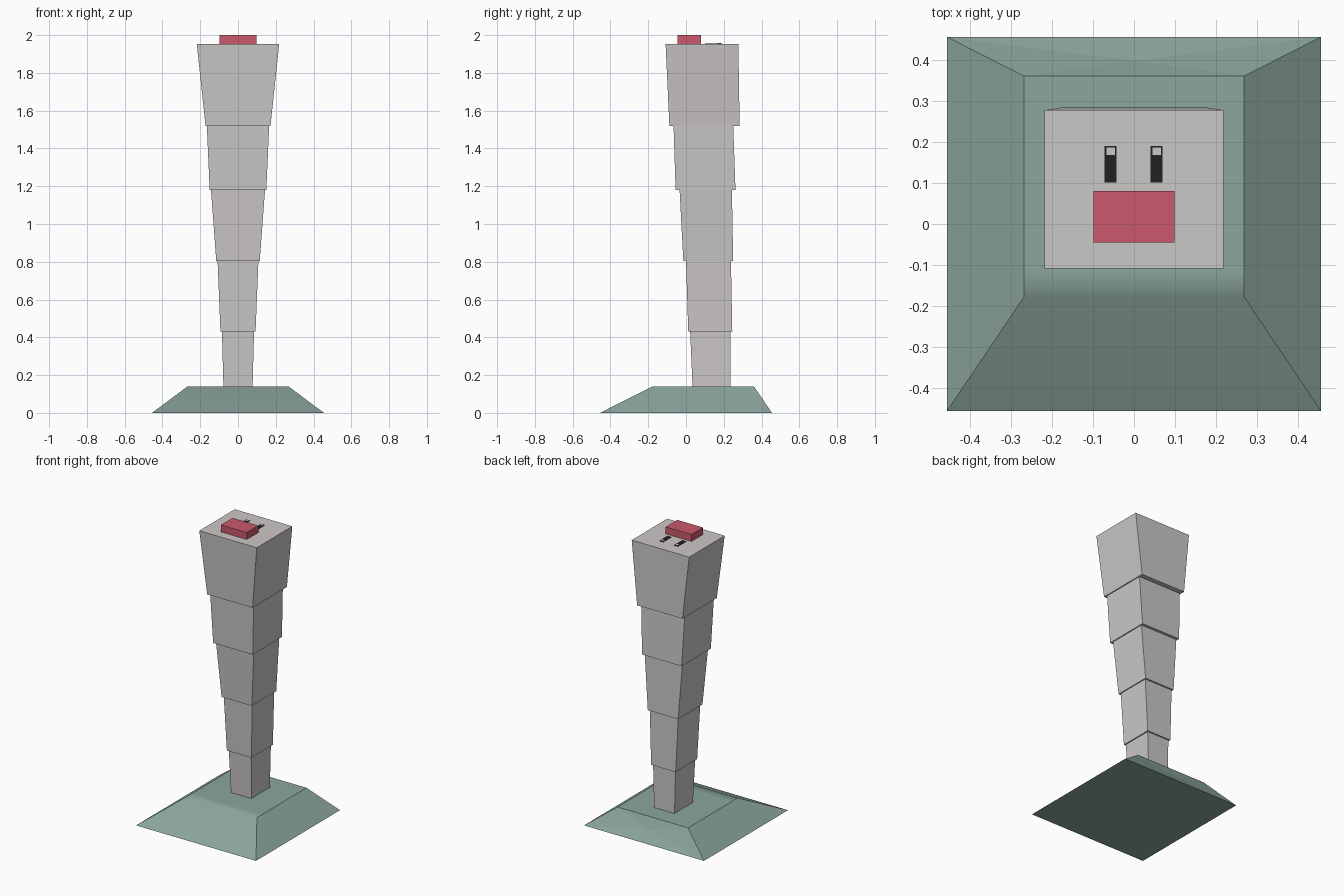
import bpy, bmesh

cube = bpy.data.objects.get("Cube")
if cube:
    bpy.data.objects.remove(cube, do_unlink=True)


def material(name, rgb):
    m = bpy.data.materials.new(name)
    m.use_nodes = True
    m.diffuse_color = (*rgb, 1)
    bsdf = m.node_tree.nodes["Principled BSDF"]
    bsdf.inputs["Base Color"].default_value = (*rgb, 1)
    bsdf.inputs["Roughness"].default_value = 0.8
    return m


GREY = material("warm_grey", (0.6, 0.58, 0.57))
GREEN = material("sage_green", (0.26, 0.38, 0.335))
RED = material("rose_red", (0.6, 0.1, 0.15))
BLACK = material("eye_black", (0.015, 0.015, 0.015))


def finish(name, bm, mat):
    bmesh.ops.recalc_face_normals(bm, faces=bm.faces)
    mesh = bpy.data.meshes.new(name)
    bm.to_mesh(mesh)
    bm.free()
    mesh.materials.append(mat)
    obj = bpy.data.objects.new(name, mesh)
    bpy.context.collection.objects.link(obj)
    return obj


def ring(bm, x0, x1, y0, y1, z):
    return [bm.verts.new((x, y, z)) for x, y in ((x0, y0), (x1, y0), (x1, y1), (x0, y1))]


def tapered_box(name, mat, low, high):
    """Closed box between two rectangles given as x0, x1, y0, y1, z."""
    bm = bmesh.new()
    a, b = ring(bm, *low), ring(bm, *high)
    bm.faces.new(a)
    bm.faces.new(b)
    for i in range(4):
        j = (i + 1) % 4
        bm.faces.new((a[i], a[j], b[j], b[i]))
    return finish(name, bm, mat)


def box(name, mat, x0, x1, y0, y1, z0, z1):
    return tapered_box(name, mat, (x0, x1, y0, y1, z0), (x0, x1, y0, y1, z1))


# Sloped base: softened front shoulder, shallow dent in the back slope
R, TX, TZ = 0.455, 0.268, 0.14
bm = bmesh.new()
f0, f1, b1, b0 = ring(bm, -R, R, -R, R, 0)
t0, t1, k1, k0 = ring(bm, -TX, TX, -0.178, 0.36, TZ)
s0, s1 = [bm.verts.new((x, -0.115, TZ)) for x in (-TX, TX)]
dent = bm.verts.new((0, 0.397, 0.07))
for face in ((f0, f1, b1, b0), (f0, f1, t1, t0), (t0, t1, s1, s0), (s0, s1, k1, k0),
             (f1, b1, k1, s1, t1), (f0, b0, k0, s0, t0),
             (b0, b1, dent), (b1, k1, dent), (k1, k0, dent), (k0, b0, dent)):
    bm.faces.new(face).smooth = True
for e in bm.edges:
    e.smooth = set(e.verts) in ({t0, t1}, {s0, s1})
base = finish("base", bm, GREEN)
shoulder = base.modifiers.new("soft_shoulder", "WEIGHTED_NORMAL")
shoulder.keep_sharp = True

# Neck segments, each a little wider than the one below:
# half width, front y and back y at the bottom, then at the top
levels = (0.13, 0.432, 0.803, 1.18, 1.52, 1.952)
segments = (
    ("neck_bottom", 0.077, 0.035, 0.235, 0.085, 0.022, 0.235),
    ("neck_lower", 0.093, 0.012, 0.245, 0.108, 0.0, 0.238),
    ("neck_middle", 0.115, -0.014, 0.25, 0.143, -0.034, 0.243),
    ("neck_upper", 0.15, -0.055, 0.262, 0.165, -0.066, 0.25),
    ("head", 0.172, -0.088, 0.284, 0.218, -0.108, 0.277),
)
for (name, w0, f0, k0, w1, f1, k1), z0, z1 in zip(segments, levels, levels[1:]):
    tapered_box(name, GREY, (-w0, w0, f0, k0, z0), (-w1, w1, f1, k1, z1))

# Beak block on top of the head
TOP = levels[-1]
box("beak", RED, -0.098, 0.098, -0.045, 0.08, TOP - 0.005, 2.0)

# Eyes: thin dark plates with a pale glint
for side, x in (("right", -0.057), ("left", 0.055)):
    box(side + "_eye", BLACK, x - 0.0145, x + 0.0145, 0.101, 0.19, TOP - 0.001, TOP + 0.003)
    box(side + "_eye_glint", GREY, x - 0.0105, x + 0.0105, 0.168, 0.186, TOP + 0.002, TOP + 0.005)
